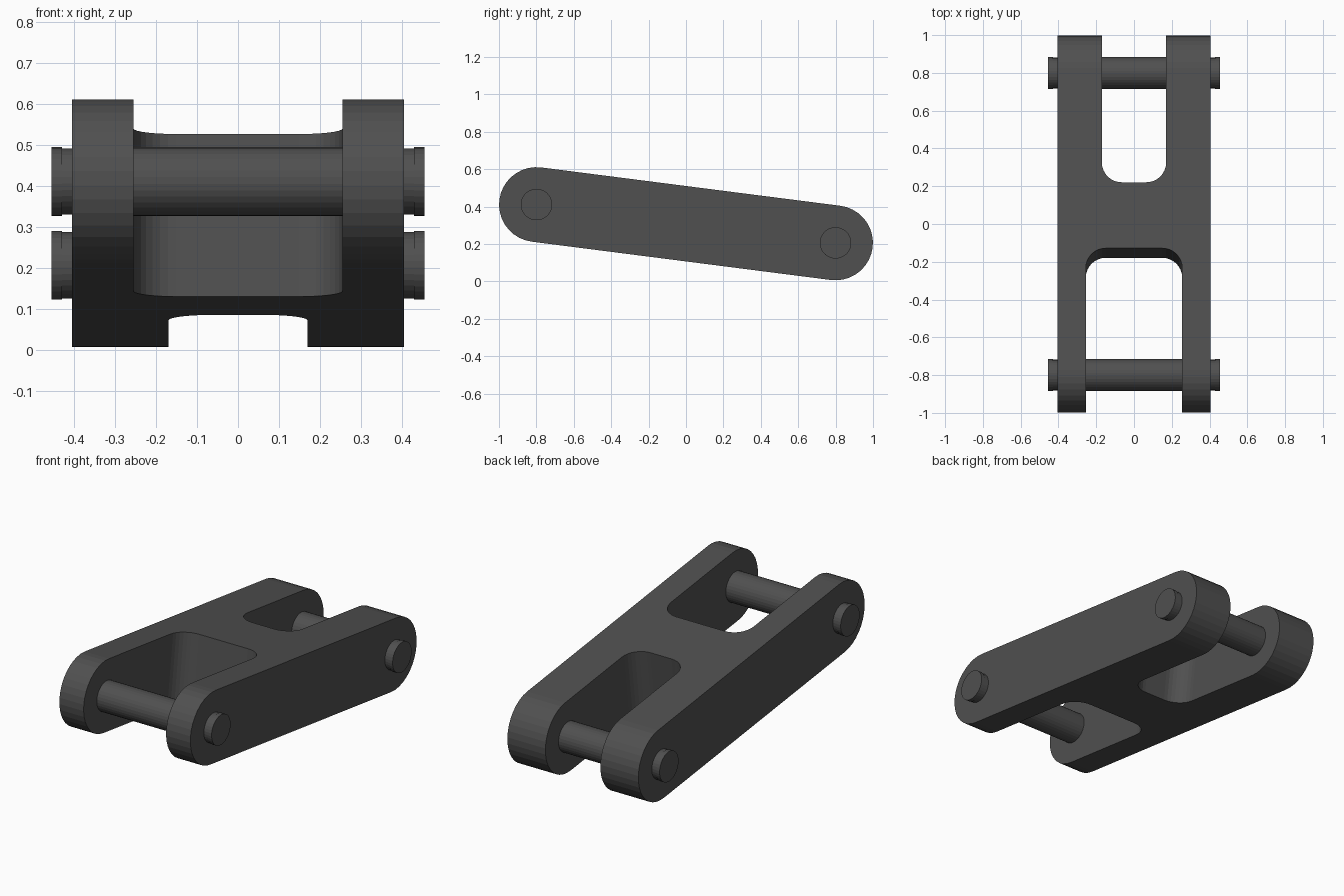
import bpy, bmesh, math
from mathutils import Matrix, Vector

default = bpy.data.objects.get("Cube")
if default:
    bpy.data.objects.remove(default)

TILT = -math.atan2(0.205, 1.6)      # the link slopes down towards the back
HALF = 0.806                        # pin distance from the middle, along the link
RADIUS = 0.2
FRAME = Matrix.Translation((0, 0, 0.308)) @ Matrix.Rotation(TILT, 4, 'X')

steel = bpy.data.materials.new("dark grey steel")
steel.use_nodes = True
steel.diffuse_color = (0.08, 0.08, 0.08, 1)
steel.node_tree.nodes["Principled BSDF"].inputs["Base Color"].default_value = (0.08, 0.08, 0.08, 1)


def arc(cx, cy, r, start, end, steps):
    """Points along an arc, angles in degrees."""
    angles = [math.radians(start + (end - start) * i / steps) for i in range(steps + 1)]
    return [(cx + r * math.cos(a), cy + r * math.sin(a)) for a in angles]


def extrude(name, points, direction):
    """Prism made by sweeping a closed outline, set in the tilted link frame."""
    bm = bmesh.new()
    face = bm.faces.new([bm.verts.new(p) for p in points])
    top = bmesh.ops.extrude_face_region(bm, geom=[face])["geom"]
    bmesh.ops.translate(bm, vec=Vector(direction),
                        verts=[v for v in top if isinstance(v, bmesh.types.BMVert)])
    bmesh.ops.recalc_face_normals(bm, faces=bm.faces)
    return finish(name, bm)


def finish(name, bm):
    mesh = bpy.data.meshes.new(name)
    bm.to_mesh(mesh)
    bm.free()
    mesh.materials.append(steel)
    obj = bpy.data.objects.new(name, mesh)
    obj.matrix_world = FRAME
    bpy.context.collection.objects.link(obj)
    return obj


# Link body: round-ended bar swept across the width
side = arc(HALF, 0, RADIUS, -90, 90, 18) + arc(-HALF, 0, RADIUS, 90, 270, 18)
body = extrude("link_body", [(-0.405, y, z) for y, z in side], (0.81, 0, 0))


# Fork slots with rounded inner corners, one at each end
def cut_slot(name, half_width, inner, sign):
    r = 0.105
    plan = [(half_width, 1.3)]
    plan += arc(half_width - r, inner + r, r, 0, -90, 8)
    plan += arc(-half_width + r, inner + r, r, -90, -180, 8)
    plan += [(-half_width, 1.3)]
    cutter = extrude(name, [(x, y * sign, -0.4) for x, y in plan], (0, 0, 0.8))
    cutter.hide_render = True
    mod = body.modifiers.new(name, 'BOOLEAN')
    mod.operation = 'DIFFERENCE'
    mod.solver = 'EXACT'
    mod.object = cutter
    bpy.context.view_layer.objects.active = body
    bpy.ops.object.modifier_apply(modifier=name)
    bpy.data.objects.remove(cutter)


cut_slot("front_slot", 0.255, 0.155, -1)
cut_slot("back_slot", 0.17, 0.197, 1)


# Pins: shaft with a slim neck and a head on each side
def pin(name, y):
    bm = bmesh.new()
    stations = [(-0.455, 0.084), (-0.43, 0.084), (-0.43, 0.081), (-0.4, 0.081), (-0.4, 0.084)]
    stations += [(-x, r) for x, r in reversed(stations)]
    rings = [[bm.verts.new((x, y + a, b)) for a, b in arc(0, 0, r, 0, 360, 32)[:-1]]
             for x, r in stations]
    for lower, upper in zip(rings, rings[1:]):
        for i in range(32):
            j = (i + 1) % 32
            bm.faces.new((lower[i], lower[j], upper[j], upper[i]))
    bm.faces.new(rings[0])
    bm.faces.new(rings[-1])
    bmesh.ops.recalc_face_normals(bm, faces=bm.faces)
    finish(name, bm)


pin("front_pin", -HALF)
pin("back_pin", HALF)
